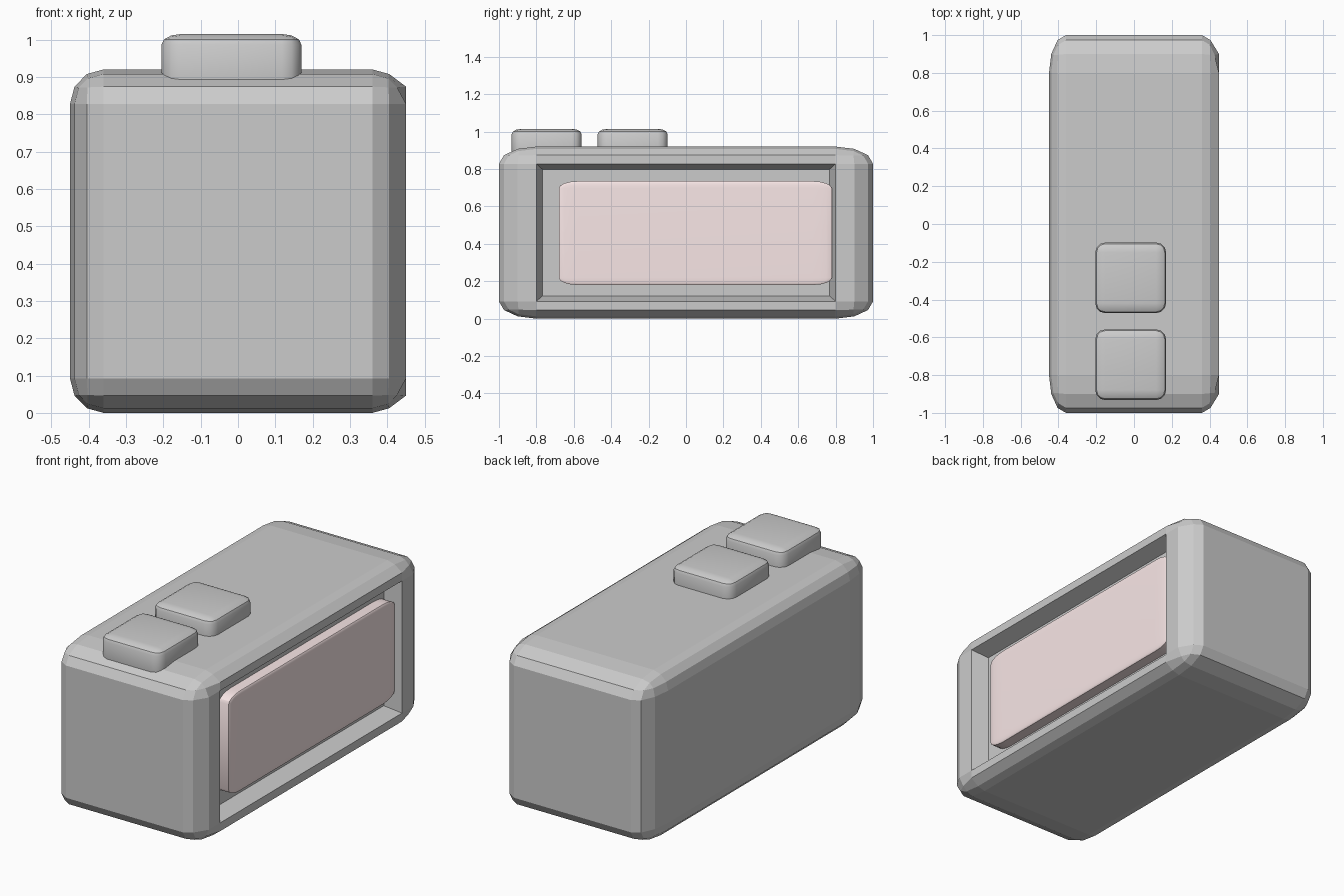
import bpy, bmesh
from mathutils import Vector

if "Cube" in bpy.data.objects:
    bpy.data.objects.remove(bpy.data.objects["Cube"])


def make_object(name, bm, smooth=False):
    bmesh.ops.recalc_face_normals(bm, faces=bm.faces)
    mesh = bpy.data.meshes.new(name)
    bm.to_mesh(mesh)
    bm.free()
    obj = bpy.data.objects.new(name, mesh)
    bpy.context.collection.objects.link(obj)
    if smooth:
        bpy.ops.object.select_all(action='DESELECT')
        obj.select_set(True)
        bpy.context.view_layer.objects.active = obj
        bpy.ops.object.shade_smooth_by_angle()
    return obj


def rounded_box(lo, hi, bevel, segments):
    """Bevel a 2-unit cube, then stretch it to fit between two corners."""
    lo, hi = Vector(lo), Vector(hi)
    bm = bmesh.new()
    bmesh.ops.create_cube(bm, size=2)
    bmesh.ops.bevel(bm, geom=bm.edges[:], offset=bevel, offset_type='OFFSET',
                    segments=segments, profile=0.5, affect='EDGES')
    bmesh.ops.scale(bm, vec=(hi - lo) / 2, verts=bm.verts)
    bmesh.ops.translate(bm, vec=(lo + hi) / 2, verts=bm.verts)
    return bm


# Body: stretched bevelled block with a raised rim and recess on the right side
bm = rounded_box((-0.45, -1, 0), (0.45, 1, 0.92), 0.2, 3)
for v in bm.verts:
    if v.co.x > 0.43:
        v.co.x = 0.45
bm.normal_update()
side = max((f for f in bm.faces if f.normal.x > 0.99), key=lambda f: f.calc_area())
floor = bmesh.ops.extrude_discrete_faces(bm, faces=[side])["faces"][0]
for v in floor.verts:
    v.co.x = 0.36
    v.co.y *= 0.96
    v.co.z = 0.46 + (v.co.z - 0.46) * 0.92
make_object("body", bm)

# Screen panel set into the recess
screen = make_object("screen_panel",
                     rounded_box((0.33, -0.68, 0.18), (0.425, 0.78, 0.735), 0.14, 4), True)
pink = bpy.data.materials.new("pale_pink")
pink.diffuse_color = (0.95, 0.8, 0.8, 1)
pink.use_nodes = True
pink.node_tree.nodes["Principled BSDF"].inputs["Base Color"].default_value = pink.diffuse_color
screen.data.materials.append(pink)

# Two push buttons on top
for name, y in (("front_button", -0.745), ("rear_button", -0.285)):
    make_object(name, rounded_box((-0.205, y - 0.187, 0.81), (0.17, y + 0.187, 1.015),
                                  0.28, 3), True)
